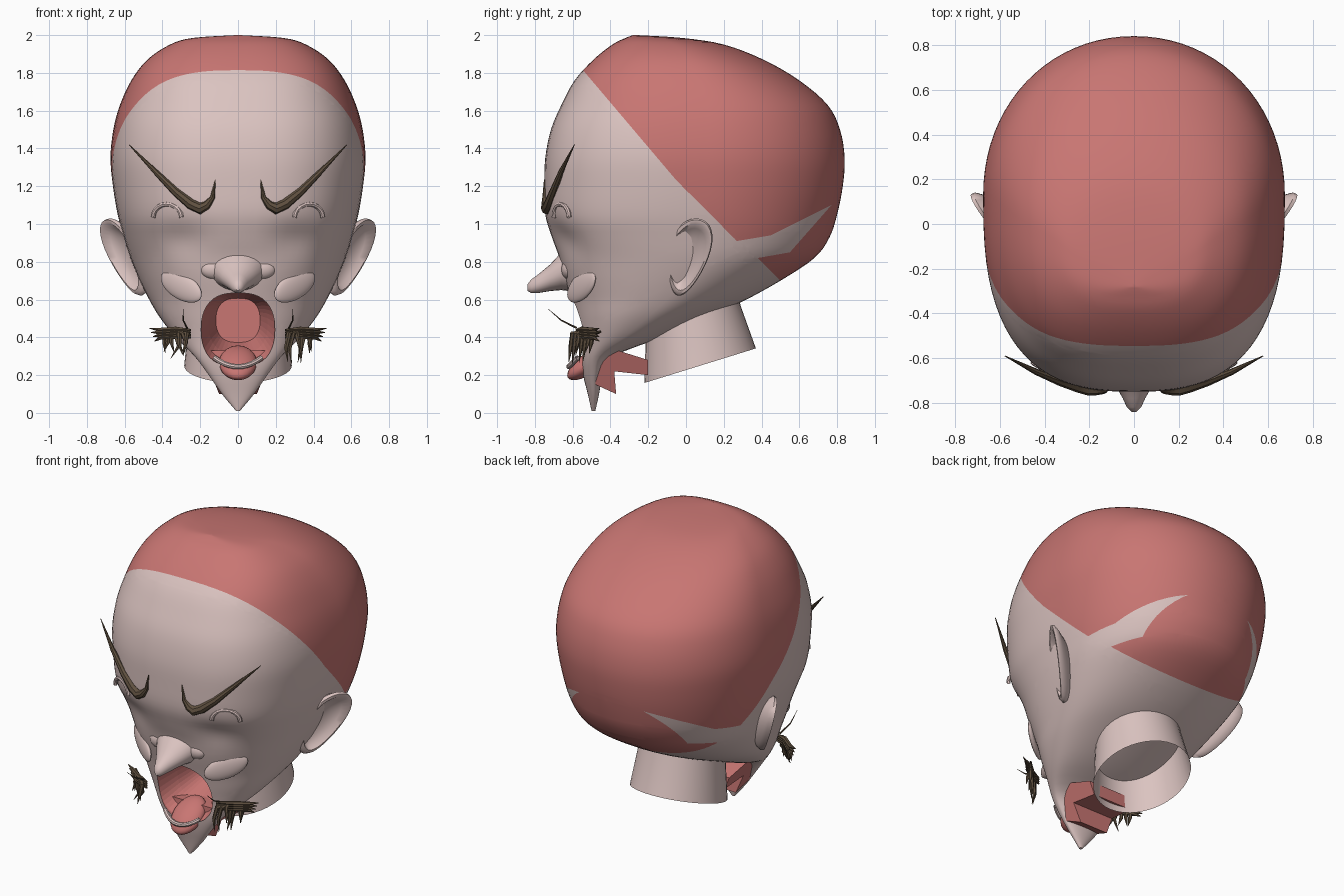
import bpy, bmesh, math, random

random.seed(4)
cube = bpy.data.objects.get("Cube")
if cube:
    bpy.data.objects.remove(cube, do_unlink=True)


def material(name, colour):
    mat = bpy.data.materials.new(name)
    mat.use_nodes = True
    mat.diffuse_color = (*colour, 1)
    mat.node_tree.nodes["Principled BSDF"].inputs["Base Color"].default_value = (*colour, 1)
    return mat


skin = material("pale skin", (.71, .55, .53))
red = material("soft red", (.58, .18, .17))
brown = material("dark brown hair", (.115, .08, .05))


def smooth(obj, angle=35):
    bpy.ops.object.select_all(action='DESELECT')
    obj.select_set(True)
    bpy.context.view_layer.objects.active = obj
    bpy.ops.object.shade_smooth_by_angle(angle=math.radians(angle))


def add_object(name, bm, mats):
    bmesh.ops.recalc_face_normals(bm, faces=bm.faces)
    mesh = bpy.data.meshes.new(name)
    bm.to_mesh(mesh)
    bm.free()
    obj = bpy.data.objects.new(name, mesh)
    bpy.context.collection.objects.link(obj)
    for mat in mats:
        mesh.materials.append(mat)
    return obj


def loft(rings, caps=True):
    """Skin a list of equal-length closed rings."""
    bm = bmesh.new()
    rows = [[bm.verts.new(p) for p in ring] for ring in rings]
    for a, b in zip(rows, rows[1:]):
        for i in range(len(a)):
            j = (i + 1) % len(a)
            bm.faces.new((a[i], a[j], b[j], b[i]))
    if caps:
        bm.faces.new(rows[0])
        bm.faces.new(rows[-1])
    return bm


def strand(name, points, mat, sides=2):
    """Tapered hair lock or fold from (x, y, z, radius) points."""
    curve = bpy.data.curves.new(name, 'CURVE')
    curve.dimensions = '3D'
    curve.bevel_depth = 1
    curve.bevel_resolution = sides
    spline = curve.splines.new('POLY')
    spline.points.add(len(points) - 1)
    for p, (x, y, z, r) in zip(spline.points, points):
        p.co = (x, y, z, 1)
        p.radius = r
    obj = bpy.data.objects.new(name, curve)
    bpy.context.collection.objects.link(obj)
    curve.materials.append(mat)
    bpy.ops.object.select_all(action='DESELECT')
    obj.select_set(True)
    bpy.context.view_layer.objects.active = obj
    bpy.ops.object.convert(target='MESH')
    smooth(bpy.context.object)


def ellipsoid(name, centre, size, mat, tilt=(0, 0, 0)):
    bpy.ops.mesh.primitive_uv_sphere_add(segments=24, ring_count=14, location=centre, rotation=tilt)
    obj = bpy.context.object
    obj.name = name
    obj.scale = size
    obj.data.materials.append(mat)
    smooth(obj)


# Head profile: height, front, back, half width
PROFILE = [
    (2.0, -.28, -.26, .01), (1.985, -.32, -.02, .24), (1.95, -.39, .2, .36),
    (1.87, -.49, .41, .48), (1.76, -.59, .6, .565), (1.63, -.66, .75, .625),
    (1.5, -.715, .815, .66), (1.35, -.745, .84, .675), (1.2, -.75, .83, .662),
    (1.05, -.745, .8, .637), (.93, -.71, .76, .605), (.82, -.67, .68, .57),
    (.7, -.64, .5, .52), (.59, -.61, .3, .465), (.5, -.59, .1, .41),
    (.4, -.57, -.13, .33), (.3, -.56, -.38, .23), (.2, -.545, -.44, .155),
    (.1, -.52, -.46, .085), (.01, -.5, -.48, .01)]


def profile_at(t):
    i = min(int(t), len(PROFILE) - 2)
    f = t - i
    a, b, c, d = (PROFILE[max(0, min(k, len(PROFILE) - 1))] for k in range(i - 1, i + 3))
    return [q + f * (r - p + f * (2*p - 5*q + 4*r - s + f * (3*(q - r) + s - p))) / 2
            for p, q, r, s in zip(a, b, c, d)]


def power(v, e):
    return math.copysign(abs(v) ** e, v)


rings = []
for k in range((len(PROFILE) - 1) * 4 + 1):
    z, front, back, width = profile_at(k / 4)
    mid = .45 * front + .55 * back
    boxy = .86 - .12 * max(0, min(1, (z - .6) / .4))  # broad forehead, round back
    ring = []
    for n in range(80):
        c, s = math.cos(n * math.tau / 80), math.sin(n * math.tau / 80)
        e = .97 if s > 0 else boxy
        x = width * power(c, e)
        y = mid + (back - mid if s > 0 else mid - front) * power(s, e)
        if s < 0:  # shallow eye sockets
            y += .03 * math.exp(-((abs(x) - .3) / .13) ** 2 - ((z - .92) / .09) ** 2)
        ring.append((x, y, z))
    rings.append(ring)
bm = loft(rings)

# Red cap: cut the head along straight hairlines, then colour by side
HAIRLINE = [(-.55, 1.82, -.05, 1.23), (-.05, 1.23, .27, .91), (.27, .91, .45, .94), (.45, .94, .77, 1.1)]
NAPE = [(.38, .82, .55, .85), (.55, .85, .77, 1.1)]
NAPE_EDGE = (.38, .82, .5, .7)


def above(line, p):
    y0, z0, y1, z1 = line
    return p.z > z0 + (z1 - z0) * (p.y - y0) / (y1 - y0)


for y0, z0, y1, z1 in HAIRLINE + NAPE + [NAPE_EDGE]:
    bmesh.ops.bisect_plane(bm, geom=bm.verts[:] + bm.edges[:] + bm.faces[:], dist=1e-5,
                           plane_co=(0, y0, z0), plane_no=(0, z0 - z1, y1 - y0))
for face in bm.faces:
    p = face.calc_center_median()
    crown = all(above(line, p) for line in HAIRLINE)
    nape = above(NAPE_EDGE, p) and p.y > .3 and not all(above(line, p) for line in NAPE)
    face.material_index = int(crown or nape)
head = add_object("head", bm, [skin, red])

# Open mouth: a red-lined cavity cut into the head
rings = []
for y, z, size in ((-.95, .44, 1), (-.53, .44, 1), (-.4, .47, .8), (-.25, .49, .6)):
    rings.append([(.195 * size * power(math.cos(a), .75), y, z + .195 * size * power(math.sin(a), .85))
                  for a in (n * math.tau / 40 for n in range(40))])
bm = loft(rings)
for face in bm.faces:
    face.material_index = 1
cutter = add_object("mouth_cutter", bm, [skin, red])
cutter.hide_render = True
cut = head.modifiers.new("mouth", 'BOOLEAN')
cut.operation = 'DIFFERENCE'
cut.solver = 'EXACT'
cut.object = cutter
smooth(head)
bpy.ops.object.modifier_apply(modifier="mouth")
bpy.data.objects.remove(cutter, do_unlink=True)

# Neck: open tube with a slanted lower rim
rings = []
for y, z, ry, rx, slant in ((.03, .66, .235, .25, 0), (.04, .54, .25, .255, .1), (.075, .25, .295, .285, .31)):
    rings.append([(rx * math.cos(a), y + ry * math.sin(a), z + slant * ry * math.sin(a))
                  for a in (n * math.tau / 40 for n in range(40))])
smooth(add_object("neck", loft(rings, caps=False), [skin]))

# Nose: tapering cone that ends in a rounded, slightly drooping tip
rings = []
for y, z, rx, rz in ((-.58, .77, .17, .13), (-.66, .75, .125, .1), (-.72, .715, .085, .07),
                     (-.78, .685, .05, .05), (-.82, .67, .032, .036), (-.84, .663, .012, .016)):
    rings.append([(rx * math.cos(a), y, z + rz * math.sin(a))
                  for a in (n * math.tau / 24 for n in range(24))])
smooth(add_object("nose", loft(rings), [skin]), 50)

# Tongue, lower lip over it, and the floor of the mouth
ellipsoid("tongue", (0, -.51, .265), (.1, .14, .055), red, (math.radians(35), 0, 0))
strand("lower_lip", [(x, -.62 + 3 * x * x, .245 + 3 * x * x, .014)
                     for x in (n * .025 for n in range(-5, 6))], skin)
outline = [(-.48, .15), (-.37, .1), (-.38, .22), (-.2, .2), (-.2, .28), (-.36, .33), (-.47, .33)]
floor = loft([[(side * (.06 + .4 * z), y, z) for y, z in outline] for side in (-1, 1)])
add_object("mouth_floor", floor, [red])

for side, label in ((1, "left"), (-1, "right")):
    # Ear: leaning shell with a raised rim and a hollow
    rings = []
    for size, depth in ((.6, -.1), (.92, -.03), (1, 0), (.96, .02), (.86, .022), (.74, -.008),
                        (.5, -.03), (.2, -.04)):
        ring = []
        for n in range(32):
            a = n * math.tau / 32
            v = size * math.sin(a)
            u = size * math.cos(a) * (.11 + .03 * v) + .045 * v
            z = .825 + .205 * v
            ring.append((side * (.595 + .25 * (z - .825) + .68 * u + depth), .01 + u, z))
        rings.append(ring)
    smooth(add_object(label + "_ear", loft(rings), [skin]), 50)

    # Angry brow: thick bend near the nose, long tapering tip
    strand(label + "_brow", [(side * x, -.757 + .5 * x * x, z, r) for x, z, r in (
        (.12, 1.235, .002), (.135, 1.14, .013), (.165, 1.1, .023), (.2, 1.082, .031), (.25, 1.105, .028),
        (.33, 1.17, .022), (.44, 1.28, .014), (.577, 1.42, .002))], brown)

    # Eyelid fold, cheek fold and nostril wing
    arc = [(.375 + .075 * math.cos(a), 1.035 + .07 * math.sin(a))
           for a in (n * math.pi / 10 for n in range(11))]
    strand(label + "_eyelid_fold", [(side * x, -.763 + .71 * x * x, z, .013) for x, z in arc], skin)
    ellipsoid(label + "_cheek", (side * .3, -.553, .67), (.14, .025, .07), skin,
              (0, side * math.radians(-25), side * math.radians(34)))
    ellipsoid(label + "_nostril_wing", (side * .12, -.615, .76), (.08, .045, .055), skin)

    # Moustache: drooping locks from a sideways clump
    for n in range(7):
        x = .27 + .02 * n
        y = -.6 + .018 * n
        end = random.uniform(.25, .33)
        strand(label + "_moustache_lock", [
            (side * (x + .03), y + .04, .43, .007), (side * x, y, .42, .015),
            (side * (x + random.uniform(-.02, .02)), y - .01, (.42 + end) / 2, .011),
            (side * (x + random.uniform(-.03, .03)), y - .02, end, .001)], brown, 1)
    for n in range(4):
        z = .4 + .013 * n
        strand(label + "_moustache_sweep", [
            (side * .25, -.58, z, .006), (side * .33, -.55, z + .005, .014),
            (side * .41, -.49, z, .013), (side * (.44 + .01 * n), -.46, z - .02 + .01 * n, .002)], brown, 1)
    strand(label + "_whisker", [(side * .27, -.58, .45, .006), (side * .29, -.66, .49, .004),
                                (side * .29, -.73, .55, .001)], brown, 1)
